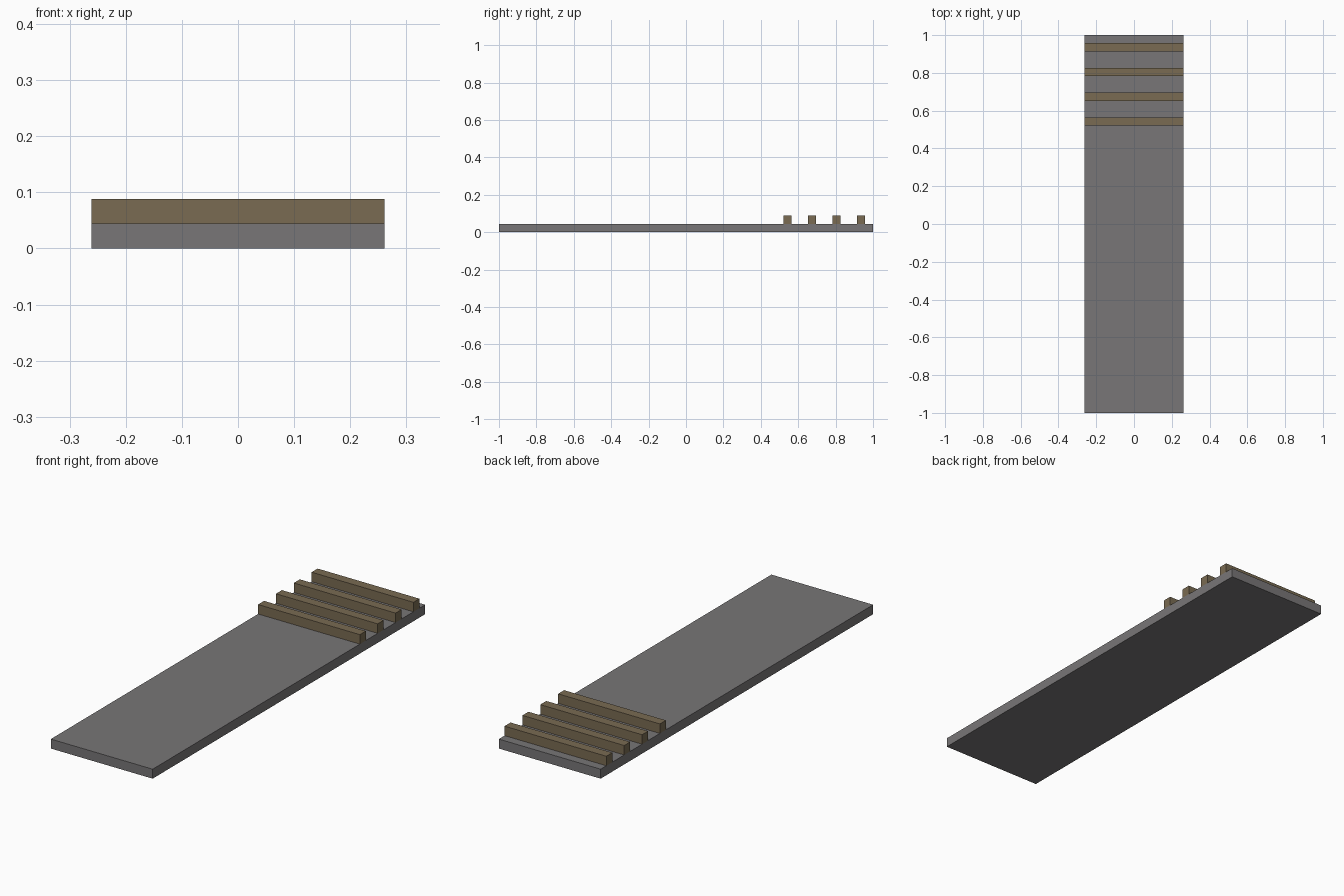
import bpy

cube = bpy.data.objects.get("Cube")
if cube:
    bpy.data.objects.remove(cube, do_unlink=True)


def material(name, rgb):
    mat = bpy.data.materials.new(name)
    mat.use_nodes = True
    color = (*rgb, 1)
    mat.diffuse_color = color
    mat.node_tree.nodes["Principled BSDF"].inputs["Base Color"].default_value = color
    return mat


def box(name, size, center, mat):
    bpy.ops.mesh.primitive_cube_add(size=1, location=center)
    obj = bpy.context.object
    obj.name = name
    obj.scale = size
    bpy.ops.object.transform_apply(location=False, rotation=False, scale=True)
    obj.data.materials.append(mat)
    return obj


grey = material("stone grey", (0.188, 0.181, 0.184))
brown = material("wood brown", (0.192, 0.147, 0.085))

width = 0.523
thick = 0.044

# Long flat base slab
box("base_slab", (width, 2, thick), (0, 0, thick / 2), grey)

# Four square slats across the rear end
for i in range(4):
    y = 0.543 + i * 0.131
    box(f"cross_slat_{i + 1}", (width, thick, thick), (0, y, thick * 1.5), brown)
